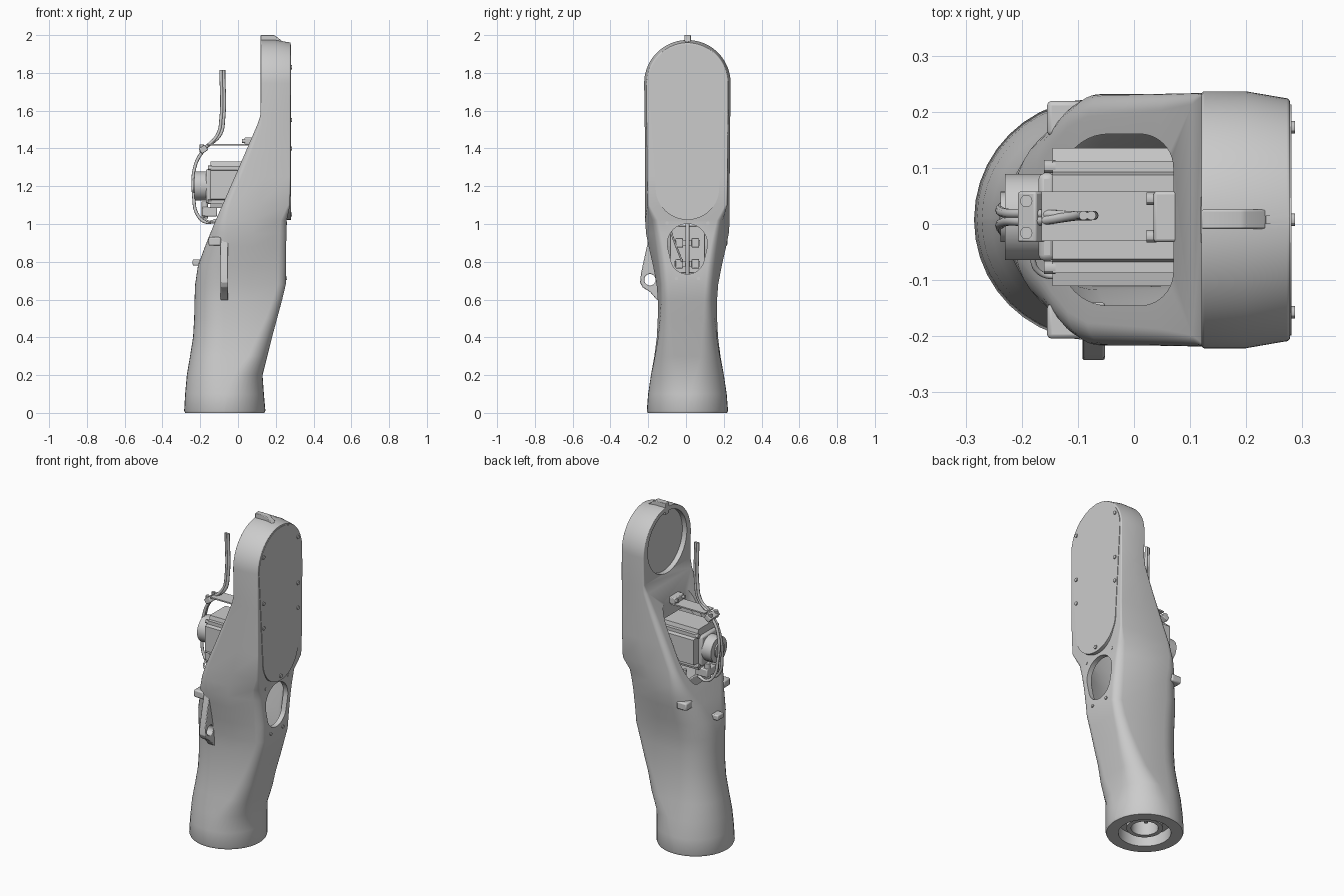
import bpy, bmesh, math
from math import sin, cos, pi

if "Cube" in bpy.data.objects:
    bpy.data.objects.remove(bpy.data.objects["Cube"])

YC = 0.0075  # the body's centre line in y
R, ZC = .229, 1.745  # radius and centre height of the rounded head


def finish(name, bm):
    bmesh.ops.recalc_face_normals(bm, faces=bm.faces)
    me = bpy.data.meshes.new(name)
    bm.to_mesh(me)
    bm.free()
    ob = bpy.data.objects.new(name, me)
    bpy.context.collection.objects.link(ob)
    return ob


def skin(name, rings):
    """Join equal-length rings of points into a closed solid."""
    bm = bmesh.new()
    vr = [[bm.verts.new(p) for p in r] for r in rings]
    n = len(vr[0])
    for a, b in zip(vr, vr[1:]):
        for i in range(n):
            j = (i + 1) % n
            bm.faces.new((a[i], a[j], b[j], b[i]))
    bm.faces.new(vr[0])
    bm.faces.new(vr[-1])
    return finish(name, bm)


def prism(name, pts, axis, lo, hi):
    place = {'x': lambda a, b, t: (t, a, b), 'y': lambda a, b, t: (a, t, b), 'z': lambda a, b, t: (a, b, t)}[axis]
    return skin(name, [[place(a, b, t) for a, b in pts] for t in (lo, hi)])


def box(name, x0, x1, y0, y1, z0, z1):
    return prism(name, [(x0, y0), (x1, y0), (x1, y1), (x0, y1)], 'z', z0, z1)


def circle(a, b, r, n=48):
    return [(a + r * cos(2 * pi * i / n), b + r * sin(2 * pi * i / n)) for i in range(n)]


def slot(a, b0, r0, b1, r1, n=24):
    """Tapered stadium outline: lower circle at b0, upper circle at b1."""
    t = math.asin((r0 - r1) / (b1 - b0))
    up = [t + (pi - 2 * t) * i / n for i in range(n + 1)]
    dn = [pi - t + (pi + 2 * t) * i / n for i in range(n + 1)]
    return [(a + r1 * cos(u), b1 + r1 * sin(u)) for u in up] + [(a + r0 * cos(u), b0 + r0 * sin(u)) for u in dn]


def section(x0, x1, h, rl, rr, n=10):
    """Rounded rectangle in the ground plane with separate left and right radii."""
    lim = min(h, (x1 - x0) / 2) * 0.999
    rl, rr = min(rl, lim), min(rr, lim)
    out = []
    for cx, cy, r, a in ((x1 - rr, h - rr, rr, 0), (x0 + rl, h - rl, rl, 1),
                         (x0 + rl, rl - h, rl, 2), (x1 - rr, rr - h, rr, 3)):
        for i in range(n + 1):
            u = (a + i / n) * pi / 2
            out.append((cx + r * cos(u), YC + cy + r * sin(u)))
        if a in (0, 2):  # extra point halfway along the side, where the taper starts
            out.append(((x0 + rl + x1 - rr) / 2, YC + (h if a == 0 else -h)))
    return out


def loft(name, secs):
    """Skin the sections; the last value narrows each one towards its right side."""
    rings = []
    for z, x0, x1, h, rl, rr, k in secs:
        xm, ring = (x0 + rl + x1 - rr) / 2, []
        for x, y in section(x0, x1, h, rl, rr):
            f = 1 - k * max(0, (x - xm) / (x1 - xm))
            ring.append((x, YC + (y - YC) * f, ZC + (z - ZC) * f if z > ZC else z))
        rings.append(ring)
    return skin(name, rings)


def cut(ob, *cutters):
    bpy.context.view_layer.objects.active = ob
    for c in cutters:
        c.hide_render = True
        m = ob.modifiers.new('cut', 'BOOLEAN')
        m.operation, m.solver, m.object = 'DIFFERENCE', 'EXACT', c
        bpy.ops.object.modifier_apply(modifier=m.name)
        bpy.data.objects.remove(c)


def bevel(ob, w, seg=2):
    m = ob.modifiers.new('bevel', 'BEVEL')
    m.width, m.segments = w, seg
    return ob


def cable(name, pts, r):
    cu = bpy.data.curves.new(name, 'CURVE')
    cu.dimensions, cu.bevel_depth, cu.bevel_resolution, cu.use_fill_caps = '3D', r, 3, True
    sp = cu.splines.new('BEZIER')
    sp.bezier_points.add(len(pts) - 1)
    for bp, p in zip(sp.bezier_points, pts):
        bp.co = p
        bp.handle_left_type = bp.handle_right_type = 'AUTO'
    bpy.context.collection.objects.link(bpy.data.objects.new(name, cu))


# Casting: z, left x, right x, half width, left radius, right radius, taper
secs = [(0, -.28, .14, .21, .209, .209, 0), (.012, -.285, .145, .215, .214, .214, 0),
        (.1, -.28, .137, .208, .206, .19, 0), (.2, -.271, .13, .193, .19, .15, 0), (.3, -.254, .155, .175, .172, .1, .04),
        (.4, -.238, .18, .162, .16, .08, .08), (.5, -.232, .207, .157, .155, .06, .12), (.6, -.23, .234, .157, .152, .05, .16),
        (.68, -.227, .253, .163, .15, .045, .18), (.78, -.212, .255, .182, .14, .045, .22), (.88, -.175, .255, .205, .12, .04, .25),
        (.95, -.147, .256, .219, .09, .035, .25), (1.02, -.118, .258, .224, .06, .03, .2), (1.1, -.083, .276, .224, .04, .01, .06),
        (1.25, -.017, .278, .224, .035, .006, .05), (1.4, .048, .278, .225, .03, .006, .05),
        (1.53, .104, .278, .226, .02, .006, .05), (1.58, .12, .278, .227, .008, .006, .05)]
dome = [(ZC + R * sin(a), .12, .278, R * cos(a), .006, .006, .06)
        for a in [i * pi / 2 / 20 for i in range(20)] + [1.54]]
body = loft('arm_casting', secs + dome)

# Hollow the casting and open it on the slope, the head, the front face and the base
inner = [(z, x0 + .045, x1 - .03, h - .038, rl * .8, rr, k) for z, x0, x1, h, rl, rr, k in secs if .45 < z < 1.45]
cut(body, loft('cavity_cutter', inner),
    prism('slope_cutter', section(-.13, .07, .153, .085, .06), 'z', .82, 1.7),
    prism('head_cutter', circle(YC, 1.762, .187, 64), 'x', 0, .15),
    prism('window_cutter', slot(YC, .825, .09, .895, .106), 'x', .15, .4),
    prism('base_cutter', circle(-.07, YC, .145), 'z', -.1, .07),
    prism('bore_cutter', circle(-.07, YC, .08), 'z', -.1, .55))

# Cable sleeve in the base
sleeve = prism('base_sleeve', circle(-.07, YC, .1), 'z', .03, .09)
cut(sleeve, prism('sleeve_cutter', circle(-.07, YC, .075), 'z', 0, .2))

# Cover plate with screws, and the screws around the window
prism('cover_plate', slot(YC, 1.19, .168, ZC, .206, 32), 'x', .252, .281)
for y, z in [(YC + s * .165, z) for s in (-1, 1) for z in (1.4, 1.55, 1.83)] + [(YC, 1.05)]:
    prism('cover_screw', circle(y, z, .011, 12), 'x', .275, .287)
for s in (-1, 1):
    for dy, z in ((.108, 1.005), (.058, .712)):
        prism('window_screw', circle(YC + s * dy, z, .009, 12), 'x', .245, .26)

# Tab on top of the head
bevel(prism('top_tab', [(.12, 1.93), (.235, 1.93), (.235, 1.967), (.2, 1.995), (.19, 2.0), (.12, 2.0)],
            'y', YC - .016, YC + .018), .003)

# Lifting eye on the front
eye = prism('lifting_eye', [(-.14, .95), (-.195, .93), (-.212, .86), (-.238, .74), (-.243, .69),
                            (-.23, .665), (-.19, .64), (-.16, .605), (-.14, .59)], 'x', -.092, -.052)
cut(eye, prism('eye_cutter', circle(-.191, .705, .03, 24), 'x', -.2, .1))
bevel(eye, .004)

# Stop pads on the casting
bevel(box('back_pad', -.24, -.18, YC - .03, YC + .03, .78, .812), .006)
for s in (-1, 1):
    y0, y1 = sorted((YC + s * .15, YC + s * .212))
    bevel(box('side_pad', -.155, -.09, y0, y1, .885, .93), .008)

# Motor: fluted body, end plate, rear housing and round cap
MY, MZ = .0125, 1.207
quarter = [(.123, 0), (.123, .075), (.1, .08), (.1, .1), (.08, .1), (.075, .123), (0, .123)]
half = quarter + [(-a, b) for a, b in quarter[-2::-1]]
outline = half + [(a, -b) for a, b in half[-2:0:-1]]
prism('motor_body', [(MY + a, MZ + b) for a, b in outline], 'x', -.145, .2)
bevel(box('motor_flange', .19, .225, MY - .13, MY + .13, MZ - .13, MZ + .13), .006)
bevel(box('motor_rear_housing', -.17, -.14, MY - .078, MY + .078, 1.11, 1.29), .01)
prism('motor_rear_cap', circle(MY, 1.202, .077), 'x', -.23, -.165)
prism('motor_cap_rim', circle(MY, 1.202, .045), 'x', -.238, -.22)
for sy in (-1, 1):
    for sz in (-1, 1):
        prism('motor_screw', circle(MY + sy * .09, MZ + sz * .09, .012, 12), 'x', -.16, -.14)

# Connectors under the motor's rear end
for y in (-.025, .045):
    prism('cable_plug', circle(-.175, y, .017, 16), 'z', 1.03, 1.12)
bevel(box('connector_block', -.19, -.11, -.05, .07, 1.04, 1.09), .006)

# Cable bracket: foot on the slope, thin strip and clamp
bevel(box('bracket_foot', .035, .105, -.032, .058, 1.42, 1.458), .005)
box('bracket_strip', -.165, .06, -.03, .058, 1.415, 1.423)
for y in (-.022, .045):
    prism('bracket_screw', circle(y, 1.44, .011, 12), 'x', .022, .04)
clamp = bevel(box('cable_clamp', -.02, .02, -.045, .045, -.016, .016), .004)
clamp.location, clamp.rotation_euler = (-.183, .0125, 1.395), (0, -.6, 0)
for y in (-.016, .041):
    prism('clamp_screw', circle(-.192, y, .011, 12), 'z', 1.38, 1.42)

# Twin cables running over the motor and down to the plugs, and a wire inside
for d in (-.007, .007):
    cable('motor_cable', [(-.083 + d, .015, 1.815), (-.083 + d, .015, 1.56), (-.1 + d, .014, 1.475),
                          (-.18, .0115 + d, 1.393), (-.226, .012 + d, 1.31), (-.234, .01 + 3 * d, 1.14),
                          (-.215, .01 + 4 * d, 1.05), (-.17, .01 + 5 * d, 1.01), (-.11, .01 + 4 * d, 1.02)], .0085)
cable('side_wire', [(-.18, -.03, 1.05), (-.17, -.085, 1.02), (-.11, -.09, 1.0), (0, -.07, .93), (.02, -.02, .8)], .005)

# Cable carrier seen through the window
bevel(box('carrier_plate', -.06, -.045, -.085, .1, .74, .99), .004)
for z in (.79, .9):
    box('carrier_bar', -.05, -.01, -.06, .075, z - .014, z + .014)
    for y in (-.035, .05):
        bevel(box('carrier_clip', -.02, .02, y - .02, y + .02, z - .025, z + .025), .004)
cable('carrier_cable', [(0, .0075, 1.02), (.02, .0075, .88), (0, .0075, .7), (-.06, .0075, .4), (-.07, .02, .06)], .011)

# Smooth shading with edges kept sharp
bpy.ops.object.select_all(action='DESELECT')
for ob in bpy.context.scene.objects:
    if ob.type == 'MESH':
        ob.select_set(True)
        bpy.context.view_layer.objects.active = ob
bpy.ops.object.shade_smooth_by_angle(angle=math.radians(30))
